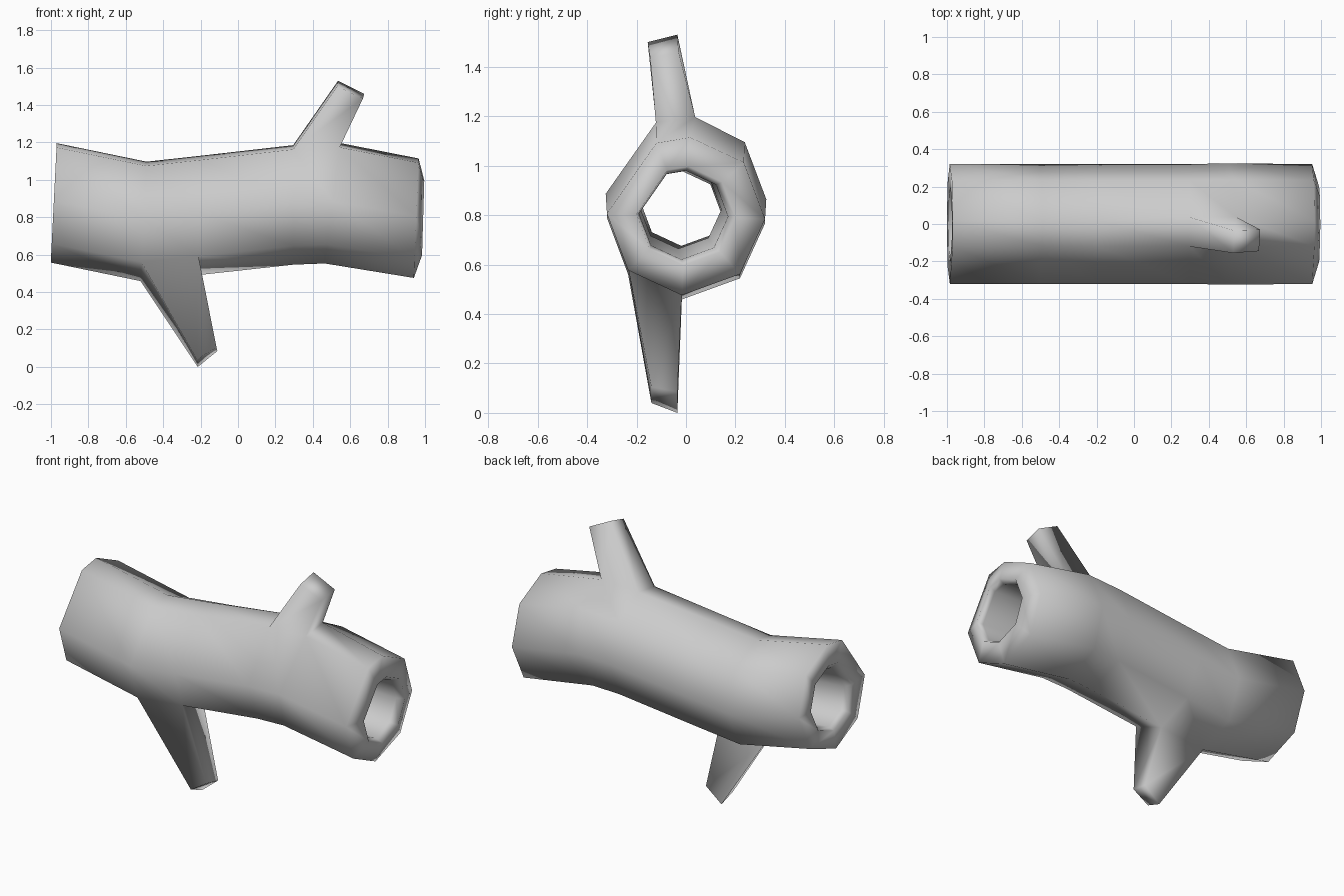
import bpy, bmesh, math
from mathutils import Vector

if "Cube" in bpy.data.objects:
    bpy.data.objects.remove(bpy.data.objects["Cube"])

# Eight-sided section, clockwise start at +y; the upper front corner sits nearer the top
ANGLES = [-2, 43, 87, 112, 178, 223, 267, 313]

# Rings as x, y, z, radius, lean: outer skin left to right, rim, then the tunnel back
RINGS = [
    (-0.985, 0, 0.877, 0.320, -0.05),
    (-0.505, 0, 0.778, 0.320, -0.05),
    (-0.205, 0, 0.810, 0.320, -0.03),
    (0.295, 0, 0.866, 0.320, 0.0),
    (0.505, 0, 0.875, 0.325, -0.13),
    (0.953, 0, 0.795, 0.320, -0.04),
    (0.99, 0, 0.797, 0.200, -0.03),
    (0.95, -0.01, 0.800, 0.180, -0.04),
    (0.49, -0.022, 0.828, 0.165, -0.1),
    (-0.50, -0.022, 0.812, 0.165, -0.05),
    (-0.94, -0.01, 0.850, 0.175, -0.05),
    (-0.983, 0, 0.868, 0.200, -0.05),
]

# Branches grow out of one face each: (left ring, corner) -> tip corners in face order
BRANCHES = {
    (3, 2): [(0.535, -0.035, 1.53), (0.53, -0.155, 1.50),
             (0.668, -0.145, 1.435), (0.675, -0.03, 1.46)],
    (1, 5): [(-0.22, -0.14, 0.04), (-0.215, -0.035, 0.0),
             (-0.11, -0.035, 0.085), (-0.115, -0.14, 0.105)],
}

bm = bmesh.new()


def ring(x, y, z, r, lean):
    axis = Vector((1, 0, lean)).normalized()
    u = Vector((0, 1, 0))
    v = axis.cross(u)
    out = []
    for deg in ANGLES:
        a = math.radians(deg)
        out.append(bm.verts.new(Vector((x, y, z)) + r * (u * math.cos(a) + v * math.sin(a))))
    return out


# Hollow trunk, leaving the branch faces open and joining the stubs there
rings = [ring(*row) for row in RINGS]
for k, a in enumerate(rings):
    b = rings[(k + 1) % len(rings)]
    for i in range(8):
        j = (i + 1) % 8
        quad = [a[i], a[j], b[j], b[i]]
        if (k, i) in BRANCHES:
            tip = [bm.verts.new(p) for p in BRANCHES[(k, i)]]
            for m in range(4):
                n = (m + 1) % 4
                bm.faces.new((quad[m], quad[n], tip[n], tip[m]))
            bm.faces.new(tip)
        else:
            bm.faces.new(quad)

# Broaden the base of the upper branch slightly to the back
for k in (3, 4):
    rings[k][2].co.y += 0.02

bmesh.ops.recalc_face_normals(bm, faces=bm.faces)
mesh = bpy.data.meshes.new("hollow_log")
bm.to_mesh(mesh)
bm.free()
for p in mesh.polygons:
    p.use_smooth = True
log = bpy.data.objects.new("hollow_log", mesh)
bpy.context.collection.objects.link(log)
